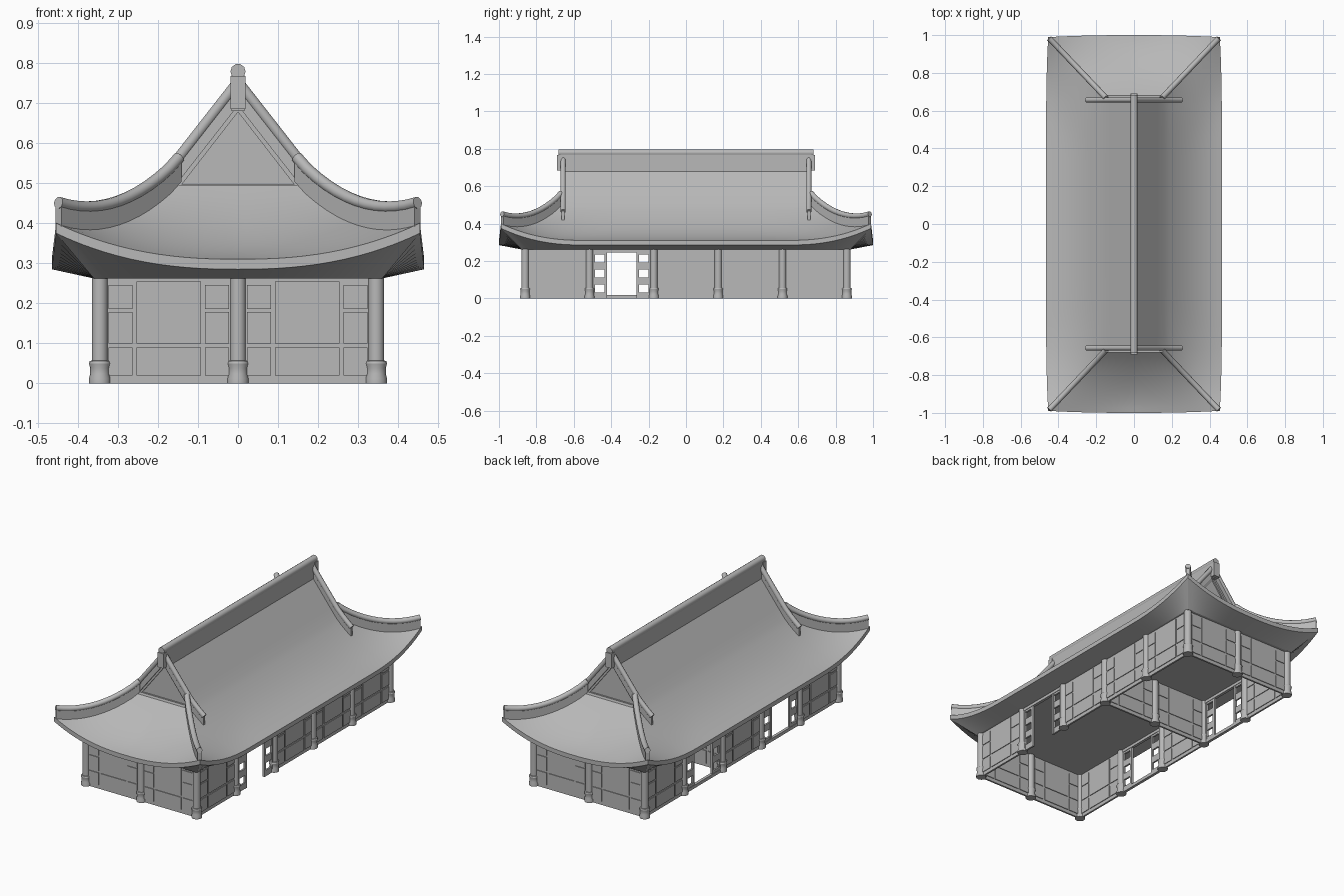
import bpy, bmesh, math
from mathutils import Matrix, Vector

if "Cube" in bpy.data.objects:
    bpy.data.objects.remove(bpy.data.objects["Cube"], do_unlink=True)

grey = bpy.data.materials.new("plain grey")
grey.use_nodes = True
grey.diffuse_color = (0.48, 0.48, 0.48, 1)
grey.node_tree.nodes["Principled BSDF"].inputs["Base Color"].default_value = grey.diffuse_color

EAVE_X, EAVE_Y, GABLE_Y = 0.465, 1.0, 0.66
COL_X, COL_Y, WALL_TOP = 0.345, 0.86, 0.265


def finish(name, bm, smooth=False):
    bmesh.ops.remove_doubles(bm, verts=bm.verts, dist=0.0003)
    bmesh.ops.recalc_face_normals(bm, faces=bm.faces)
    mesh = bpy.data.meshes.new(name)
    bm.to_mesh(mesh)
    bm.free()
    mesh.materials.append(grey)
    obj = bpy.data.objects.new(name, mesh)
    bpy.context.collection.objects.link(obj)
    if smooth:
        bpy.ops.object.select_all(action='DESELECT')
        obj.select_set(True)
        bpy.context.view_layer.objects.active = obj
        bpy.ops.object.shade_smooth_by_angle(angle=math.radians(30))
    return obj


def box(bm, lo, hi, frame=Matrix()):
    lo, hi = Vector(lo), Vector(hi)
    scale = Matrix.Diagonal((*(hi - lo), 1))
    bmesh.ops.create_cube(bm, size=1, matrix=frame @ Matrix.Translation((lo + hi) / 2) @ scale)


def grid(bm, rows):
    verts = [[bm.verts.new(p) for p in row] for row in rows]
    for a, b in zip(verts, verts[1:]):
        for i in range(len(a) - 1):
            bm.faces.new((a[i], a[i + 1], b[i + 1], b[i]))


def tube(name, points, radius):
    curve = bpy.data.curves.new(name, 'CURVE')
    curve.dimensions = '3D'
    curve.bevel_depth, curve.bevel_resolution, curve.use_fill_caps = radius, 3, True
    spline = curve.splines.new('POLY')
    spline.points.add(len(points) - 1)
    for p, co in zip(spline.points, points):
        p.co = (*co, 1)
    spline.use_smooth = True
    curve.materials.append(grey)
    bpy.context.collection.objects.link(bpy.data.objects.new(name, curve))


def rib(name, path, thickness, radius):
    # Upright band standing on the roof, crowned by a round roll
    tops = [p + Vector((0, 0, 0.053)) for p in path]
    bm = bmesh.new()
    grid(bm, [tops, [p - Vector((0, 0, 0.006)) for p in path]])
    mod = finish(name + "_band", bm).modifiers.new("thickness", 'SOLIDIFY')
    mod.thickness, mod.offset = thickness, 0
    tube(name + "_roll", tops, radius)


# Roof curves: t is 0 at the eave and grows up the slope
def hip_x(t): return EAVE_X - 0.305 * t
def hip_y(t): return EAVE_Y - 0.32 * t


def roof_z(t):
    low = min(t, 1)
    return 0.31 + 0.055 * low + 0.13 * low * low + 0.39 * (t - low)


def lift(t, d):
    return 0.09 * max(0, 1 - t) ** 1.7 * max(0, 1 - d / 0.46) ** 2.3


def side_point(t, y):
    up = lift(t, hip_y(t) - abs(y))
    return Vector((hip_x(t) - 0.12 * up, y - math.copysign(0.12 * up, y), roof_z(t) + up))


def end_point(t, x):
    up = lift(t, hip_x(t) - abs(x))
    return Vector((x - math.copysign(0.12 * up, x), hip_y(t) - 0.12 * up, roof_z(t) + up))


def with_eave(rows, inner):
    # Fascia and soffit below the eave edge
    bottom = [p - Vector((0, 0, 0.025)) for p in rows[0]]
    return [inner, bottom] + rows


def flip(rows, sx, sy):
    return [[(p[0] * sx, p[1] * sy, p[2]) for p in row] for row in rows]


SOFFIT_X, SOFFIT_Y, SOFFIT_Z = 0.36, 0.88, 0.262
levels = [i / 12 for i in range(13)]
steps = [i / 10 for i in range(11)]
upper = [1 + (EAVE_X / 0.305 - 1) * i / 4 for i in range(1, 5)]

main_ys = [GABLE_Y * i / 10 for i in range(-10, 11)]
main = with_eave([[side_point(t, y) for y in main_ys] for t in levels + upper],
                 [(SOFFIT_X, y, SOFFIT_Z) for y in main_ys])
corner = with_eave([[side_point(t, GABLE_Y + w * (hip_y(t) - GABLE_Y)) for w in steps]
                    for t in levels],
                   [(SOFFIT_X, GABLE_Y + w * (SOFFIT_Y - GABLE_Y), SOFFIT_Z) for w in steps])
spread = [i / 14 for i in range(-14, 15)]
end = with_eave([[end_point(t, v * hip_x(t)) for v in spread] for t in levels],
                [(v * SOFFIT_X, SOFFIT_Y, SOFFIT_Z) for v in spread])
# Flat shelf running in under the gable
end.append([(v * hip_x(1), 0.64, roof_z(1)) for v in spread])

bm = bmesh.new()
for sx in (1, -1):
    grid(bm, flip(main, sx, 1))
    grid(bm, flip(end, 1, sx))
    for sy in (1, -1):
        grid(bm, flip(corner, sx, sy))
finish("curved_roof", bm, True)

bm = bmesh.new()
box(bm, (-SOFFIT_X, -SOFFIT_Y, SOFFIT_Z), (SOFFIT_X, SOFFIT_Y, SOFFIT_Z + 0.004))
finish("ceiling", bm)

# Gables, verge ribs and hip ribs
for sy, place in ((-1, "front"), (1, "back")):
    bm = bmesh.new()
    apex, foot = roof_z(upper[-1]), roof_z(1)
    outer = [(-0.16, foot), (0.16, foot), (0, apex)]
    inner = [(-0.14, foot + 0.002), (0.14, foot + 0.002), (0, apex - 0.022)]
    ring = [bm.verts.new((x, sy * 0.655, z)) for x, z in outer]
    rim = [bm.verts.new((x, sy * 0.655, z)) for x, z in inner]
    sunk = [bm.verts.new((x, sy * 0.648, z)) for x, z in inner]
    for i in range(3):
        j = (i + 1) % 3
        bm.faces.new((ring[i], ring[j], rim[j], rim[i]))
        bm.faces.new((rim[i], rim[j], sunk[j], sunk[i]))
    bm.faces.new(sunk)
    finish(place + "_gable_wall", bm)
    for sx, hand in ((-1, "right"), (1, "left")):
        label = place + "_" + hand
        verge = [Vector((sx * x, sy * 0.657, roof_z((EAVE_X - x) / 0.305)))
                 for x in (0, 0.06, 0.12, 0.16, 0.19, 0.22, 0.25)]
        rib(label + "_verge", verge, 0.016, 0.014)
        hip = [end_point(t, hip_x(t)) for t in [0.02 + i * 0.085 for i in range(13)]]
        rib(label + "_hip", [Vector((p.x * sx, p.y * sy, p.z)) for p in hip], 0.02, 0.015)

# Main ridge
bm = bmesh.new()
box(bm, (-0.016, -0.67, 0.68), (0.016, 0.67, 0.77))
for s in (-1, 1):
    box(bm, (-0.019, s * 0.675 - 0.015, 0.685), (0.019, s * 0.675 + 0.015, 0.768))
finish("ridge_wall", bm)
tube("ridge_roll", [(0, -0.683, 0.779), (0, 0.683, 0.779)], 0.019)

# Columns with turned bases
column_ys = [COL_Y * (i / 2.5 - 1) for i in range(6)]
spots = [(sx * COL_X, y) for sx in (-1, 1) for y in column_ys]
spots += [(0, -COL_Y), (0, COL_Y), (0, column_ys[3])]
turned = [(0.027, 0), (0.027, 0.012), (0.024, 0.024), (0.024, 0.038),
          (0.027, 0.05), (0.025, 0.056), (0.02, 0.057), (0.02, WALL_TOP)]
bm = bmesh.new()
for cx, cy in spots:
    rings = [[(cx + r * math.cos(a * math.pi / 8), cy + r * math.sin(a * math.pi / 8), z)
              for a in range(17)] for r, z in turned]
    grid(bm, rings)
    bm.faces.new([bm.verts.new(p) for p in rings[0][:-1]])
finish("columns", bm, True)


# Walls, built bay by bay in a local frame along the wall
def bay_frame(a, b):
    d = Vector((b[0] - a[0], b[1] - a[1], 0))
    return Matrix.Translation((a[0], a[1], 0)) @ Matrix.Rotation(math.atan2(d.y, d.x), 4, 'Z')


def panel_bay(bm, a, b):
    frame = bay_frame(a, b)
    box(bm, (0, -0.005, 0), (0.345, 0.005, WALL_TOP), frame)
    narrow = ((0.02, 0.09), (0.1, 0.178), (0.186, 0.246))
    wide = ((0.02, 0.09), (0.1, 0.255))
    for u0, u1, rows in ((0.022, 0.082, narrow), (0.092, 0.253, wide), (0.263, 0.323, narrow)):
        for z0, z1 in rows:
            box(bm, (u0, -0.009, z0), (u1, 0.009, z1), frame)


def door_bay(bm, a, b, sill):
    frame = bay_frame(a, b)
    box(bm, (0, -0.008, 0.246), (0.345, 0.008, WALL_TOP), frame)
    if sill:
        box(bm, (0, -0.008, 0), (0.345, 0.008, 0.018), frame)
    for u in (0.015, 0.252):
        for v in (u, u + 0.064):
            box(bm, (v, -0.006, 0), (v + 0.014, 0.006, 0.25), frame)
        for z0, z1 in ((0, 0.033), (0.075, 0.113), (0.155, 0.193), (0.235, 0.25)):
            box(bm, (u, -0.005, z0), (u + 0.077, 0.005, z1), frame)


walls, doors = bmesh.new(), bmesh.new()
for sx, open_bays in ((1, (1,)), (-1, (1, 3))):
    for i in range(5):
        ends = (sx * COL_X, column_ys[i]), (sx * COL_X, column_ys[i + 1])
        if i in open_bays:
            door_bay(doors, *ends, sx < 0)
        else:
            panel_bay(walls, *ends)
for y in (-COL_Y, column_ys[3], COL_Y):
    panel_bay(walls, (-COL_X, y), (0, y))
    panel_bay(walls, (0, y), (COL_X, y))
finish("panelled_walls", walls)
finish("lattice_doorways", doors)
